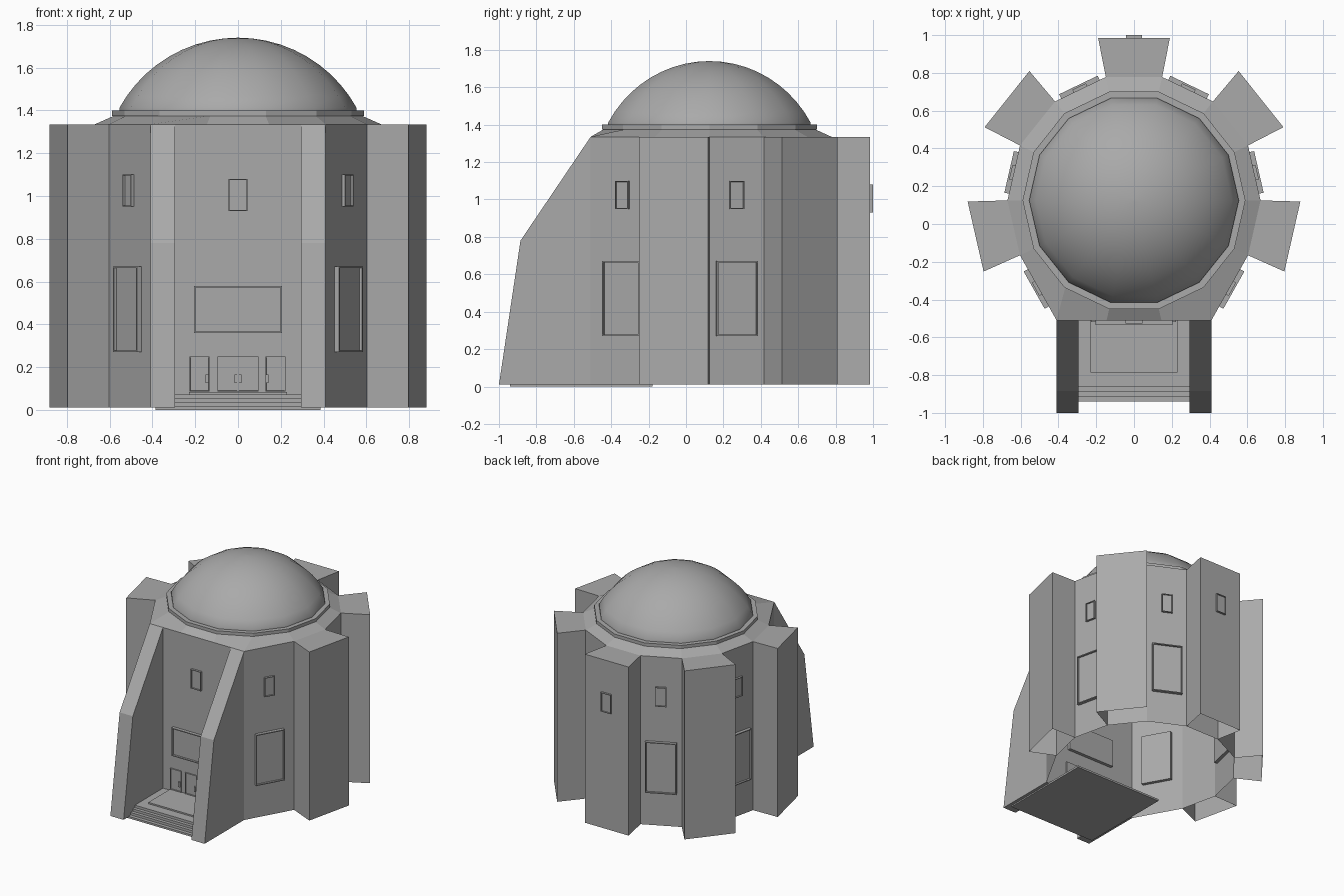
import bpy, bmesh
from math import sin, cos, tau, radians, asin, pi
from mathutils import Matrix, Vector

cube = bpy.data.objects.get("Cube")
if cube:
    bpy.data.objects.remove(cube, do_unlink=True)

GREY = (0.4, 0.4, 0.4, 1)
stone = bpy.data.materials.new("grey stone")
stone.use_nodes = True
stone.diffuse_color = GREY
stone.node_tree.nodes["Principled BSDF"].inputs["Base Color"].default_value = GREY

SIDES = 14
STEP = tau / SIDES
CY = 0.125          # centre of the tower in y
FRONT = -0.51       # plane of the entrance wall
BASE, EAVES = 0.01, 1.335


def finish(name, bm, recalc=True):
    if recalc:
        bmesh.ops.recalc_face_normals(bm, faces=bm.faces)
    mesh = bpy.data.meshes.new(name)
    bm.to_mesh(mesh)
    bm.free()
    mesh.materials.append(stone)
    obj = bpy.data.objects.new(name, mesh)
    bpy.context.collection.objects.link(obj)
    return obj


def loft(name, rings, cap=False):
    """Join closed rings of points in order; optionally cap the last one."""
    bm = bmesh.new()
    loops = [[bm.verts.new(p) for p in ring] for ring in rings]
    for low, high in zip(loops, loops[1:]):
        n = len(low)
        for i in range(n):
            j = (i + 1) % n
            bm.faces.new((low[i], low[j], high[j], high[i]))
    if cap:
        bm.faces.new(loops[-1])
    return finish(name, bm, False)


def box(name, x0, x1, y0, y1, z0, z1):
    bm = bmesh.new()
    size = Matrix.Diagonal((x1 - x0, y1 - y0, z1 - z0, 1))
    centre = Vector((x0 + x1, y0 + y1, z0 + z1)) / 2
    bmesh.ops.create_cube(bm, size=1, matrix=Matrix.Translation(centre) @ size)
    return finish(name, bm)


def framed_panel(name, x, y, angle, width, z0, z1, depth, rim=0.01):
    """Raised frame with a recessed pane, facing outward along angle."""
    bm = bmesh.new()
    bmesh.ops.create_cube(bm, size=1, matrix=Matrix.Diagonal((2 * depth, width, z1 - z0, 1)))
    bm.faces.ensure_lookup_table()
    pane = max(bm.faces, key=lambda f: f.calc_center_median().x)
    bmesh.ops.inset_region(bm, faces=[pane], thickness=rim)
    # doubled edge gives the recess upright sides
    bmesh.ops.inset_region(bm, faces=[pane], thickness=0.0005, depth=-depth * 0.6)
    place = Matrix.Translation((x, y, (z0 + z1) / 2)) @ Matrix.Rotation(angle, 4, "Z")
    bmesh.ops.transform(bm, matrix=place, verts=bm.verts)
    return finish(name, bm)


def polygon(r, z):
    return [Vector((r * cos(i * STEP), CY + r * sin(i * STEP), z)) for i in range(SIDES)]


# Tower walls: regular polygon whose front is pulled out to a wide flat wall
walls = polygon(0.67, BASE)
for i, x in ((9, -0.41), (10, -0.145), (11, 0.145), (12, 0.41)):
    walls[i].x, walls[i].y = x, FRONT
eaves = [Vector((p.x, p.y, EAVES)) for p in walls]
loft("tower_walls", [walls, eaves])
loft("roof_slope", [eaves, polygon(0.58, 1.375)])

# Ring and dome
loft("dome_ring", [polygon(r, z) for r, z in
                   ((0.575, 1.375), (0.59, 1.375), (0.59, 1.4), (0.55, 1.4))])
R, TOP = 0.633, 1.74
rim_angle = asin(0.555 / R)
rings = [polygon(0.555, 1.395)]
for k in range(10):
    a = rim_angle * (1 - k / 10)
    rings.append(polygon(R * sin(a), TOP - R + R * cos(a)))
rings.append(polygon(0.003, TOP))
dome = loft("dome", rings, cap=True)
bpy.context.view_layer.objects.active = dome
dome.select_set(True)
bpy.ops.object.shade_smooth_by_angle(angle=radians(35))
dome.select_set(False)

# Flared buttresses on every second side, open underneath
for n, k in enumerate((-1, 1, 3, 5, 7)):
    angle = pi / 2 + (k - 3) * STEP
    out = Vector((cos(angle), sin(angle), 0))
    side = Vector((-out.y, out.x, 0))
    centre = Vector((0, CY, BASE))
    plan = [centre + out * d + side * s for d, s in
            ((0.653, -0.149), (0.86, -0.19), (0.86, 0.19), (0.653, 0.149))]
    loft(f"buttress_{n + 1}", [plan, [Vector((p.x, p.y, EAVES)) for p in plan]], cap=True)

# Tall and small windows on the sides between the buttresses
for n, i in enumerate((0, 2, 4, 6, 8, 12)):
    a, b = walls[i], walls[(i + 1) % SIDES]
    if i in (8, 12):
        a, b = (walls[8], walls[9]) if i == 8 else (walls[12], walls[13])
    mid, run = (a + b) / 2, b - a
    angle = Vector((1, 0)).angle_signed(Vector((run.y, -run.x)))
    framed_panel(f"tall_window_{n + 1}", mid.x, mid.y, -angle, 0.226, 0.27, 0.67, 0.025)
    framed_panel(f"small_window_{n + 1}", mid.x, mid.y, -angle, 0.08, 0.95, 1.1, 0.016, 0.007)
framed_panel("back_window", 0, CY + 0.86, pi / 2, 0.085, 0.93, 1.08, 0.015, 0.007)

# Entrance wall: windows, doors and handles
framed_panel("front_small_window", 0, FRONT, -pi / 2, 0.088, 0.93, 1.08, 0.016, 0.007)
framed_panel("front_wide_window", 0, FRONT, -pi / 2, 0.41, 0.36, 0.58, 0.025)
for name, x, w, handle in (("left_door", 0.175, 0.095, -0.04), ("right_door", -0.18, 0.095, 0.035),
                           ("middle_door_left", 0.0485, 0.097, -0.04),
                           ("middle_door_right", -0.0485, 0.097, 0.04)):
    framed_panel(name, x, FRONT, -pi / 2, w, 0.085, 0.25, 0.01, 0.006)
    h = x + handle
    box(name + "_handle", h - 0.007, h + 0.007, FRONT - 0.016, FRONT, 0.125, 0.165)

# Sloping wing walls either side of the entrance
for name, s in (("left_wing_wall", 1), ("right_wing_wall", -1)):
    bm = bmesh.new()
    profile = ((FRONT, BASE), (-1, BASE), (-0.885, 0.78), (FRONT, EAVES))
    face = bm.faces.new([bm.verts.new((s * 0.295, y, z)) for y, z in profile])
    grown = bmesh.ops.extrude_face_region(bm, geom=[face])["geom"]
    bmesh.ops.translate(bm, vec=(s * 0.115, 0, 0),
                        verts=[v for v in grown if isinstance(v, bmesh.types.BMVert)])
    finish(name, bm)

# Base plate, steps and raised landing
box("base_plate", -0.385, 0.385, -0.94, -0.18, 0, 0.015)
for n in range(3):
    z = 0.015 + n * 0.019
    box(f"step_{n + 1}", -0.295, 0.295, -0.912 + n * 0.026, FRONT, z, z + 0.019)
box("landing", -0.23, 0.23, -0.785, FRONT, 0.072, 0.083)
